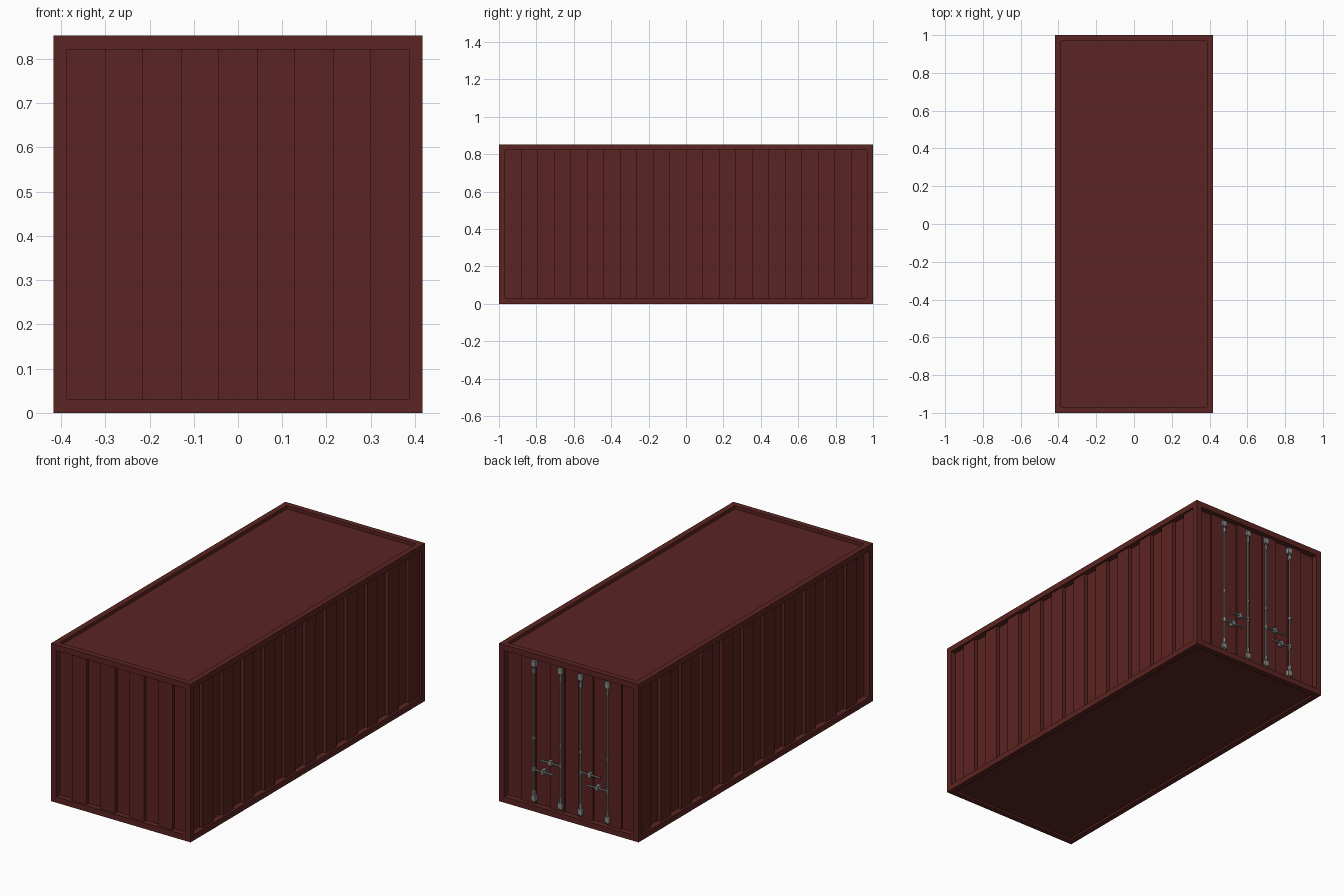
import bpy, bmesh
from mathutils import Matrix, Vector

if "Cube" in bpy.data.objects:
    bpy.data.objects.remove(bpy.data.objects["Cube"])

W, L, H = 0.417, 1.0, 0.853      # half width, half length, height
F = 0.031                        # frame beam thickness


def material(name, color):
    m = bpy.data.materials.new(name)
    m.diffuse_color = (*color, 1)
    m.use_nodes = True
    m.node_tree.nodes["Principled BSDF"].inputs["Base Color"].default_value = m.diffuse_color
    return m


RED = material("dark_red_paint", (0.105, 0.018, 0.016))
STEEL = material("steel", (0.25, 0.26, 0.26))


def box(bm, x0, x1, y0, y1, z0, z1):
    mid = Vector(((x0 + x1) / 2, (y0 + y1) / 2, (z0 + z1) / 2))
    size = (abs(x1 - x0), abs(y1 - y0), abs(z1 - z0), 1)
    bmesh.ops.create_cube(bm, size=1, matrix=Matrix.Translation(mid) @ Matrix.Diagonal(size))


def rod(bm, x, y, z, radius, length, axis="Z"):
    rot = Matrix.Rotation(1.5707963, 4, "Y") if axis == "X" else Matrix.Identity(4)
    bmesh.ops.create_cone(bm, cap_ends=True, segments=12, radius1=radius, radius2=radius,
                          depth=length, matrix=Matrix.Translation((x, y, z)) @ rot)


def finish(bm, name, mat, smooth=False):
    me = bpy.data.meshes.new(name)
    bm.to_mesh(me)
    bm.free()
    me.materials.append(mat)
    ob = bpy.data.objects.new(name, me)
    bpy.context.collection.objects.link(ob)
    if smooth:
        bpy.context.view_layer.objects.active = ob
        ob.select_set(True)
        bpy.ops.object.shade_smooth_by_angle()
        ob.select_set(False)
    return ob


# Corner posts, long rails and cross rails
bm = bmesh.new()
for sx in (-1, 1):
    for sy in (-1, 1):
        box(bm, sx * (W - F), sx * W, sy * (L - F), sy * L, 0, H)
for z0, z1 in ((0, F), (H - F, H)):
    for s in (-1, 1):
        box(bm, s * (W - F), s * W, -L + F, L - F, z0, z1)
        box(bm, -W + F, W - F, s * (L - F), s * L, z0, z1)
finish(bm, "frame", RED)

# Recessed body: valleys of the walls, roof and floor
bm = bmesh.new()
box(bm, -W + F, W - F, -L + F, L - F, 0.010, H - 0.018)
finish(bm, "body", RED)

# Raised ribs of the corrugated end walls
step = 2 * (W - F) / 9
for name, s, depth in (("front_wall_ribs", -1, 0.012), ("door_ribs", 1, 0.021)):
    bm = bmesh.new()
    for i in range(1, 9, 2):
        x = -W + F + i * step
        box(bm, x, x + step, s * (L - F), s * (L - depth), F, H - F)
    finish(bm, name, RED)

# Raised ribs of the corrugated side walls
step = 2 * (L - F) / 22
for name, s in (("right_wall_ribs", 1), ("left_wall_ribs", -1)):
    bm = bmesh.new()
    for i in range(1, 22, 2):
        y = -L + F + i * step
        box(bm, s * (W - F), s * (W - 0.012), y, y + step, F, H - F)
    finish(bm, name, RED)

# Door lock bars with end cams, guide rings, handles and catches
y = 0.985
for n, (x, hz, d) in enumerate(((-0.22, 0.22, 1), (-0.06, 0.28, -1),
                                (0.06, 0.28, 1), (0.22, 0.22, -1))):
    bm = bmesh.new()
    rod(bm, x, y, 0.423, 0.005, 0.765)
    rod(bm, x, y, 0.39, 0.008, 0.012)
    for z in (0.06, 0.786):
        box(bm, x - 0.013, x + 0.013, 0.972, 0.992, z - 0.010, z + 0.020)
        inner = z + (0.035 if z < 0.4 else -0.035)
        rod(bm, x, y, inner, 0.008, 0.024)
    finish(bm, f"lock_bar_{n + 1}", STEEL, True)

    bm = bmesh.new()
    rod(bm, x, y, hz, 0.008, 0.024)
    rod(bm, x + d * 0.06, y + 0.003, hz, 0.005, 0.12, "X")
    box(bm, x + d * 0.05, x + d * 0.066, 0.969, 0.996, hz - 0.012, hz + 0.014)
    finish(bm, f"lock_handle_{n + 1}", STEEL, True)
